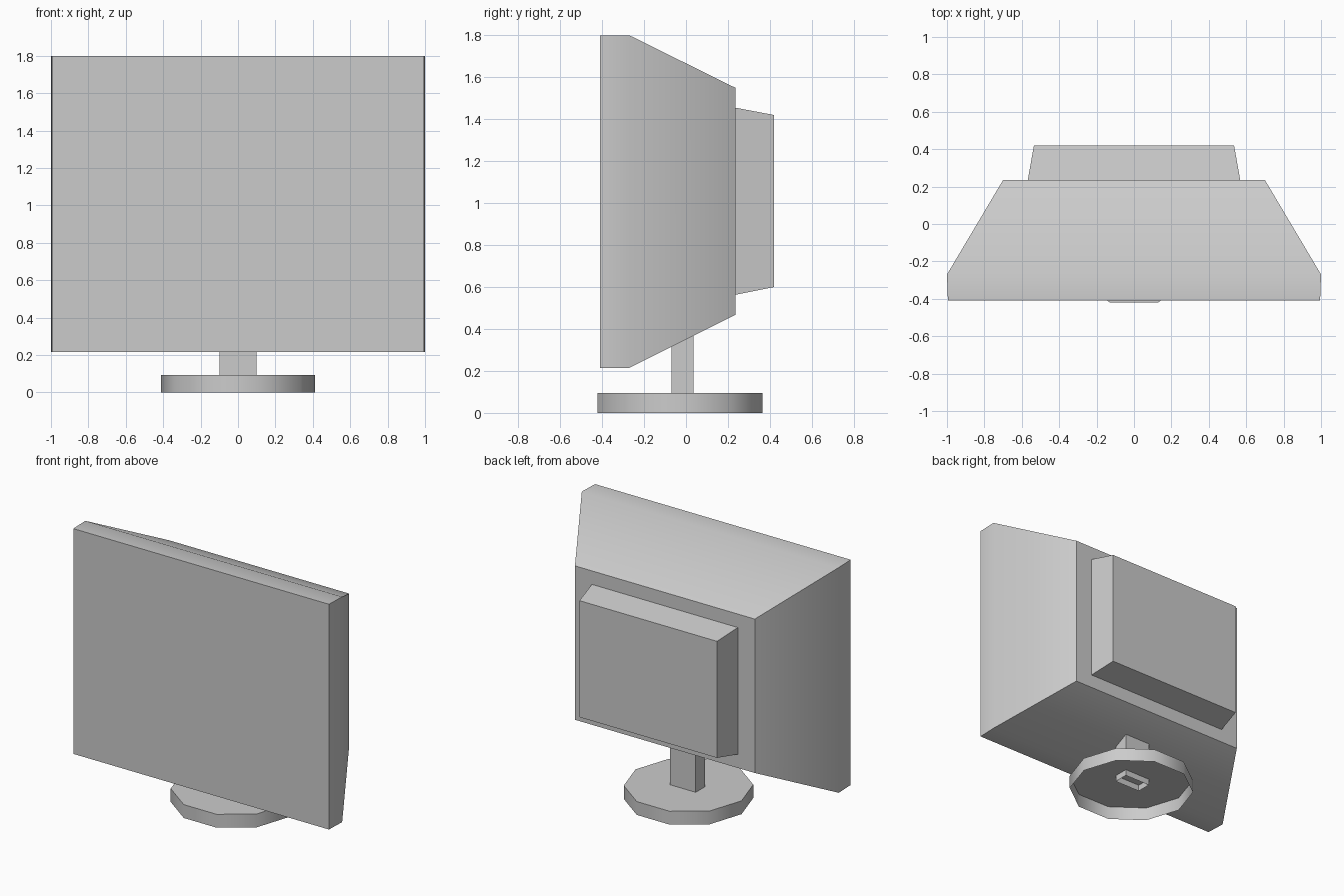
import bpy
import bmesh
import math

old = bpy.data.objects.get("Cube")
if old:
    bpy.data.objects.remove(old, do_unlink=True)

grey = bpy.data.materials.new("plain grey")
grey.use_nodes = True
colour = (0.6, 0.6, 0.6, 1)
grey.diffuse_color = colour
grey.node_tree.nodes["Principled BSDF"].inputs["Base Color"].default_value = colour


def loft(name, rings, cap_first=True, cap_last=True):
    """Bridge matching rings of points into one shell, with optional end caps."""
    bm = bmesh.new()
    loops = [[bm.verts.new(p) for p in ring] for ring in rings]
    n = len(loops[0])
    for a, b in zip(loops, loops[1:]):
        for i in range(n):
            j = (i + 1) % n
            bm.faces.new((a[i], a[j], b[j], b[i]))
    if cap_first:
        bm.faces.new(loops[0][::-1])
    if cap_last:
        bm.faces.new(loops[-1])
    bmesh.ops.recalc_face_normals(bm, faces=bm.faces)
    mesh = bpy.data.meshes.new(name)
    bm.to_mesh(mesh)
    bm.free()
    mesh.materials.append(grey)
    obj = bpy.data.objects.new(name, mesh)
    bpy.context.collection.objects.link(obj)
    bpy.ops.object.select_all(action="DESELECT")
    obj.select_set(True)
    bpy.context.view_layer.objects.active = obj
    bpy.ops.object.shade_smooth_by_angle(angle=math.radians(40))
    return obj


def upright_rect(y, half_w, z0, z1):
    return [(-half_w, y, z0), (half_w, y, z0), (half_w, y, z1), (-half_w, y, z1)]


def flat_rect(z, half_w, y0, y1):
    return [(-half_w, y0, z), (half_w, y0, z), (half_w, y1, z), (-half_w, y1, z)]


def polygon(z, radius, y, sides):
    steps = [math.tau * i / sides for i in range(sides)]
    return [(radius * math.cos(a), y + radius * math.sin(a), z) for a in steps]


# Screen housing: straight rim, then tapering to the back
loft("screen_housing", [
    upright_rect(-0.41, 0.995, 0.215, 1.80),
    upright_rect(-0.27, 1.0, 0.215, 1.80),
    upright_rect(0.235, 0.70, 0.467, 1.55),
])

# Raised box on the back
loft("rear_box", [
    upright_rect(0.235, 0.568, 0.563, 1.455),
    upright_rect(0.42, 0.535, 0.60, 1.42),
], cap_first=False)

# Post: hollow, open below, poking through the base plate
loft("stand_post", [
    flat_rect(0.05, 0.10, -0.07, 0.035),
    flat_rect(0.45, 0.10, -0.07, 0.035),
], cap_first=False)

# Ten-sided base, open underneath
loft("stand_base", [
    polygon(0, 0.413, -0.028, 10),
    polygon(0.094, 0.413, -0.028, 10),
], cap_first=False)
